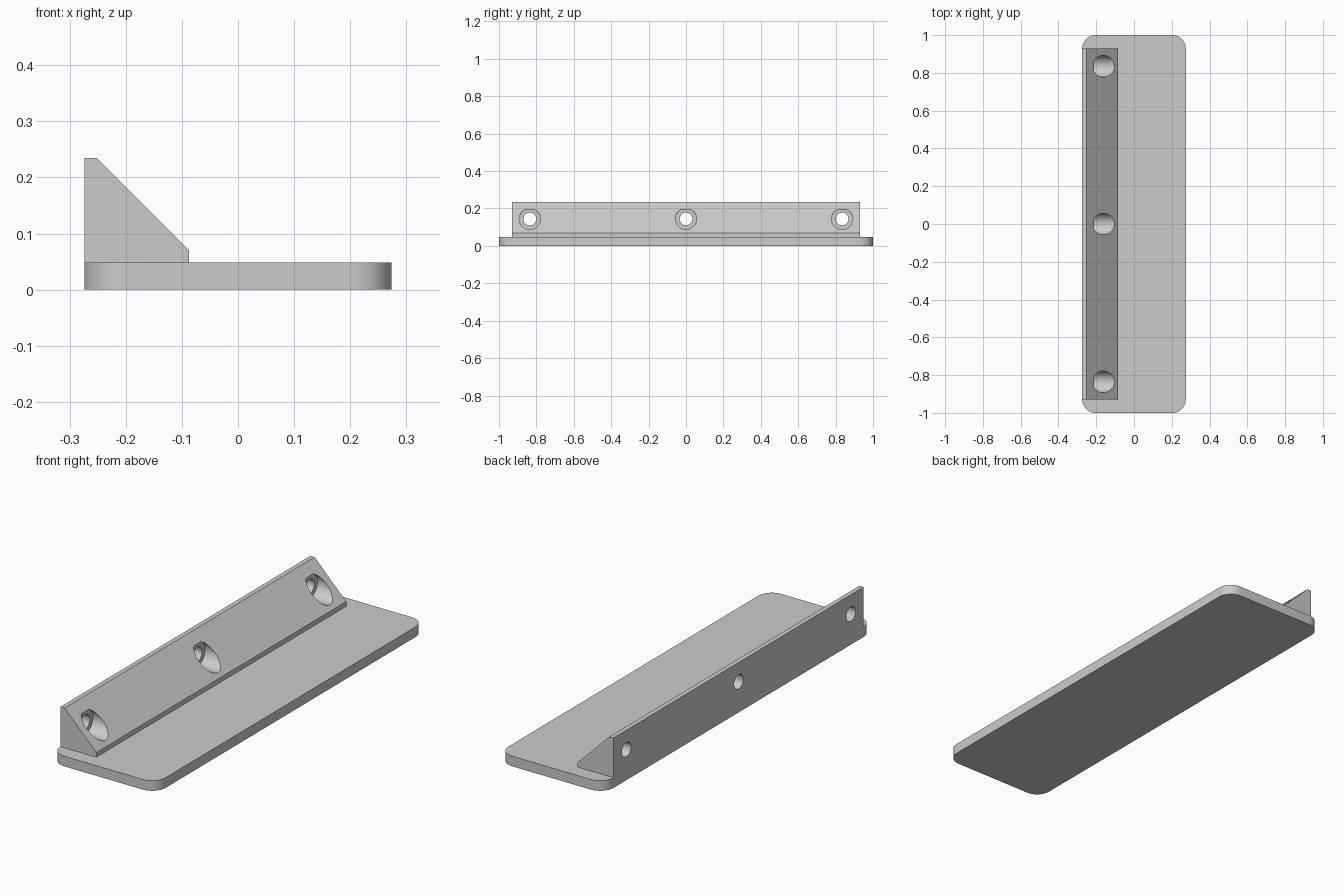
import bpy, bmesh
from math import pi, radians
from mathutils import Matrix

old = bpy.data.objects.get("Cube")
if old:
    bpy.data.objects.remove(old, do_unlink=True)

HALF_W, HALF_L, THICK, CORNER = 0.274, 1.0, 0.048, 0.07
RAIL_HALF = 0.93
HOLE_Z, HOLE_YS = 0.144, (-0.835, 0, 0.835)

grey = bpy.data.materials.new("light grey")
grey.use_nodes = True
colour = (0.6, 0.6, 0.6, 1)
grey.diffuse_color = colour
grey.node_tree.nodes["Principled BSDF"].inputs["Base Color"].default_value = colour


def add_object(name, bm):
    bmesh.ops.recalc_face_normals(bm, faces=bm.faces)
    mesh = bpy.data.meshes.new(name)
    bm.to_mesh(mesh)
    bm.free()
    mesh.materials.append(grey)
    obj = bpy.data.objects.new(name, mesh)
    bpy.context.collection.objects.link(obj)
    return obj


def extrude_profile(points, direction):
    bm = bmesh.new()
    face = bm.faces.new([bm.verts.new(p) for p in points])
    result = bmesh.ops.extrude_face_region(bm, geom=[face], use_keep_orig=True)
    moved = [v for v in result["geom"] if isinstance(v, bmesh.types.BMVert)]
    bmesh.ops.translate(bm, verts=moved, vec=direction)
    return bm


def select_only(obj):
    bpy.ops.object.select_all(action="DESELECT")
    obj.select_set(True)
    bpy.context.view_layer.objects.active = obj


def cut_holes(target, radius, x_start, x_end):
    """Cut the row of round holes running along x."""
    bm = bmesh.new()
    for y in HOLE_YS:
        place = Matrix.Translation(((x_start + x_end) / 2, y, HOLE_Z))
        bmesh.ops.create_cone(bm, cap_ends=True, segments=48,
                              radius1=radius, radius2=radius,
                              depth=x_end - x_start,
                              matrix=place @ Matrix.Rotation(pi / 2, 4, "Y"))
    cutter = add_object("hole_cutter", bm)
    cutter.hide_render = True
    mod = target.modifiers.new("holes", "BOOLEAN")
    mod.operation = "DIFFERENCE"
    mod.solver = "EXACT"
    mod.object = cutter
    select_only(target)
    bpy.ops.object.modifier_apply(modifier=mod.name)
    bpy.data.objects.remove(cutter, do_unlink=True)


# Base plate with rounded vertical corners
outline = [(-HALF_W, -HALF_L, 0), (HALF_W, -HALF_L, 0),
           (HALF_W, HALF_L, 0), (-HALF_W, HALF_L, 0)]
bm = extrude_profile(outline, (0, 0, THICK))
uprights = [e for e in bm.edges
            if abs(e.verts[0].co.z - e.verts[1].co.z) > THICK / 2]
bmesh.ops.bevel(bm, geom=uprights, offset=CORNER, segments=12,
                profile=0.5, affect="EDGES")
plate = add_object("base_plate", bm)

# Sloped mounting rail along the left edge of the plate
section = [(-HALF_W, THICK), (-0.087, THICK), (-0.087, 0.07),
           (-0.252, 0.235), (-HALF_W, 0.235)]
rail = add_object("mounting_rail", extrude_profile(
    [(x, -RAIL_HALF, z) for x, z in section], (0, 2 * RAIL_HALF, 0)))

# Screw holes and their wider counterbores
cut_holes(rail, 0.034, -0.4, 0)
cut_holes(rail, 0.057, -0.211, 0)

for obj in (plate, rail):
    select_only(obj)
    bpy.ops.object.shade_smooth_by_angle(angle=radians(30))
